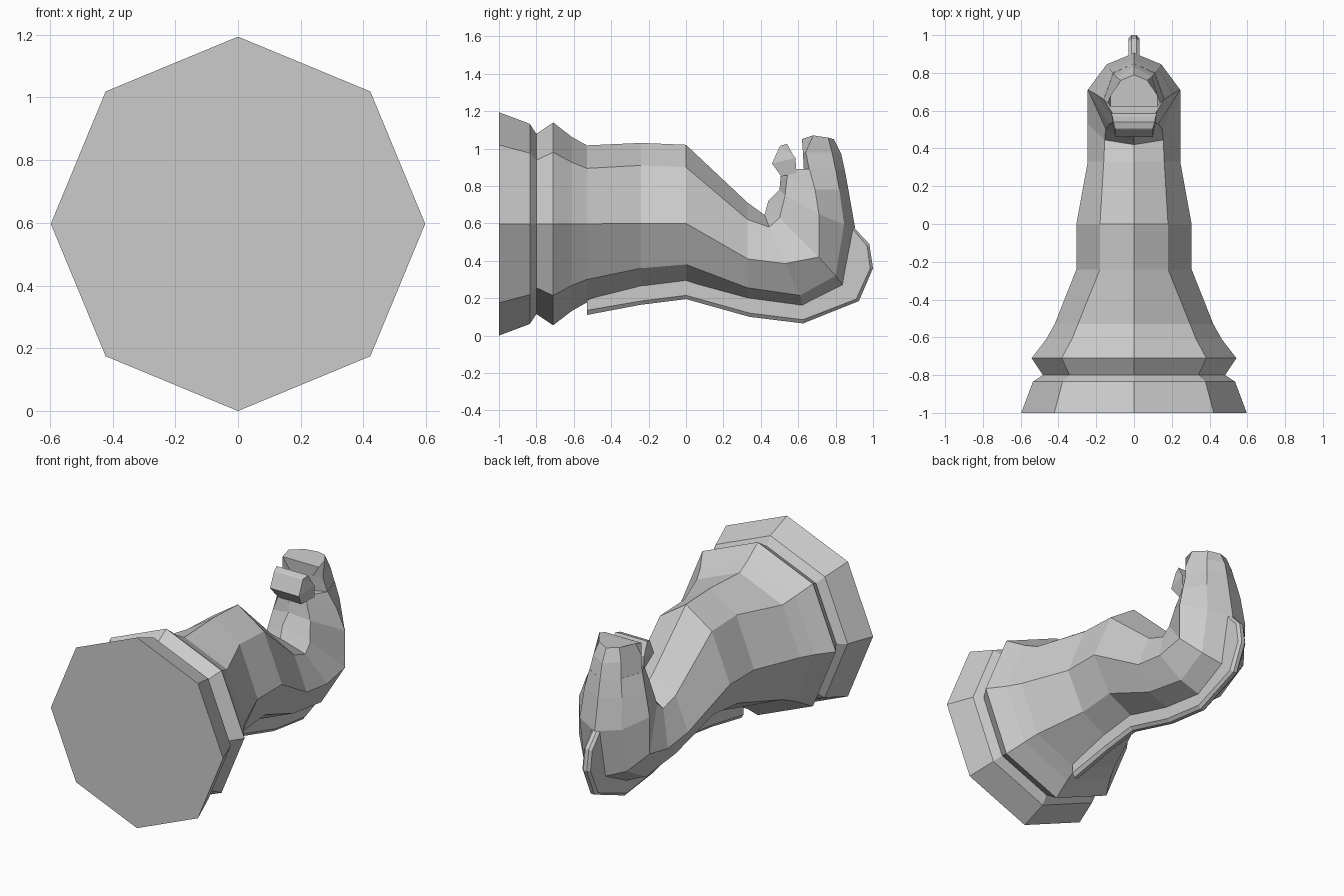
import bpy, bmesh, math


def make_object(name, bm):
    bmesh.ops.recalc_face_normals(bm, faces=bm.faces)
    mesh = bpy.data.meshes.new(name)
    bm.to_mesh(mesh)
    bm.free()
    obj = bpy.data.objects.new(name, mesh)
    bpy.context.collection.objects.link(obj)
    return obj


def loft(name, rings):
    """Skin a series of equal-sized vertex rings and cap both ends."""
    bm = bmesh.new()
    loops = [[bm.verts.new(p) for p in ring] for ring in rings]
    for a, b in zip(loops, loops[1:]):
        n = len(a)
        for i in range(n):
            j = (i + 1) % n
            bm.faces.new((a[i], a[j], b[j], b[i]))
    bm.faces.new(loops[0])
    bm.faces.new(loops[-1])
    return make_object(name, bm)


def mirrored(half):
    """Half ring of (x, y, z), closed by its mirror image over x = 0."""
    return half + [(-x, y, z) for x, y, z in reversed(half) if x > 0]


def octagon(y, r):
    return [(r * math.sin(k * math.pi / 4), y, 0.597 - r * math.cos(k * math.pi / 4))
            for k in range(8)]


def section(diag, side, front_diag, pts):
    xs = (0, diag, side, front_diag, 0)
    return mirrored([(x, y, z) for x, (y, z) in zip(xs, pts)])


# Turned base
base = [octagon(y, r) for y, r in (
    (-1, .597), (-.835, .535), (-.80, .482), (-.71, .542), (-.61, .465), (-.53, .42))]

# Neck, curving into the head: points run from mane line to throat line
neck = [
    section(.19, .305, .18, [(-.24, .25), (-.24, .36), (-.24, .60), (-.24, .91), (-.24, 1.03)]),
    section(.19, .305, .18, [(0, .28), (0, .38), (0, .60), (0, .90), (0, 1.02)]),
    section(.16, .245, .16, [(.33, .19), (.33, .255), (.33, .41), (.33, .62), (.33, .71)]),
    section(.15, .245, .155, [(.625, .15), (.61, .215), (.53, .385), (.445, .58), (.42, .645)]),
]
head = [
    section(.15, .245, .15, [(.845, .26), (.80, .32), (.71, .42), (.50, .63), (.44, .72)]),
    section(.145, .245, .13, [(.905, .57), (.845, .595), (.71, .65), (.53, .75), (.50, .78)]),
    section(.13, .205, .10, [(.87, .77), (.82, .78), (.69, .78), (.54, .84), (.505, .84)]),
    section(.11, .16, .09, [(.85, .88), (.80, .89), (.66, .89), (.55, .89), (.51, .88)]),
]
loft("base_neck_and_head", base + neck + head)

# Upper muzzle
loft("upper_muzzle", [mirrored(h) for h in (
    [(0, .85, .88), (.11, .80, .885), (.16, .66, .885), (.09, .63, .885)],
    [(0, .83, .97), (.095, .78, .98), (.14, .64, .98), (.08, .625, .98)],
    [(0, .79, 1.05), (.07, .76, 1.058), (.125, .68, 1.07), (.125, .62, 1.05)],
)])

# Lower jaw with its pointed tip
loft("lower_jaw", [mirrored(h) for h in (
    [(.12, .59, .87), (.08, .51, .85)],
    [(.12, .585, .95), (.10, .46, .92)],
    [(.115, .57, .97), (.10, .50, 1.01)],
    [(.11, .54, 1.025), (.10, .505, 1.015)],
)])

# Thin mane ridge along the back of the neck
outer = [(-.53, .11), (-.24, .165), (0, .195), (.34, .10), (.625, .065),
         (.925, .185), (1.0, .36), (.98, .49), (.90, .575)]
shoulder = [(-.53, .135), (-.24, .185), (0, .215), (.34, .12), (.625, .085),
            (.91, .195), (.985, .36), (.968, .48), (.89, .57)]
inner = [(-.53, .22), (-.24, .27), (0, .30), (.33, .21), (.62, .17),
         (.82, .28), (.85, .38), (.86, .45), (.87, .55)]
loft("mane", [mirrored([(.012, *o), (.028, *s), (.028, *i)])
              for o, s, i in zip(outer, shoulder, inner)])
